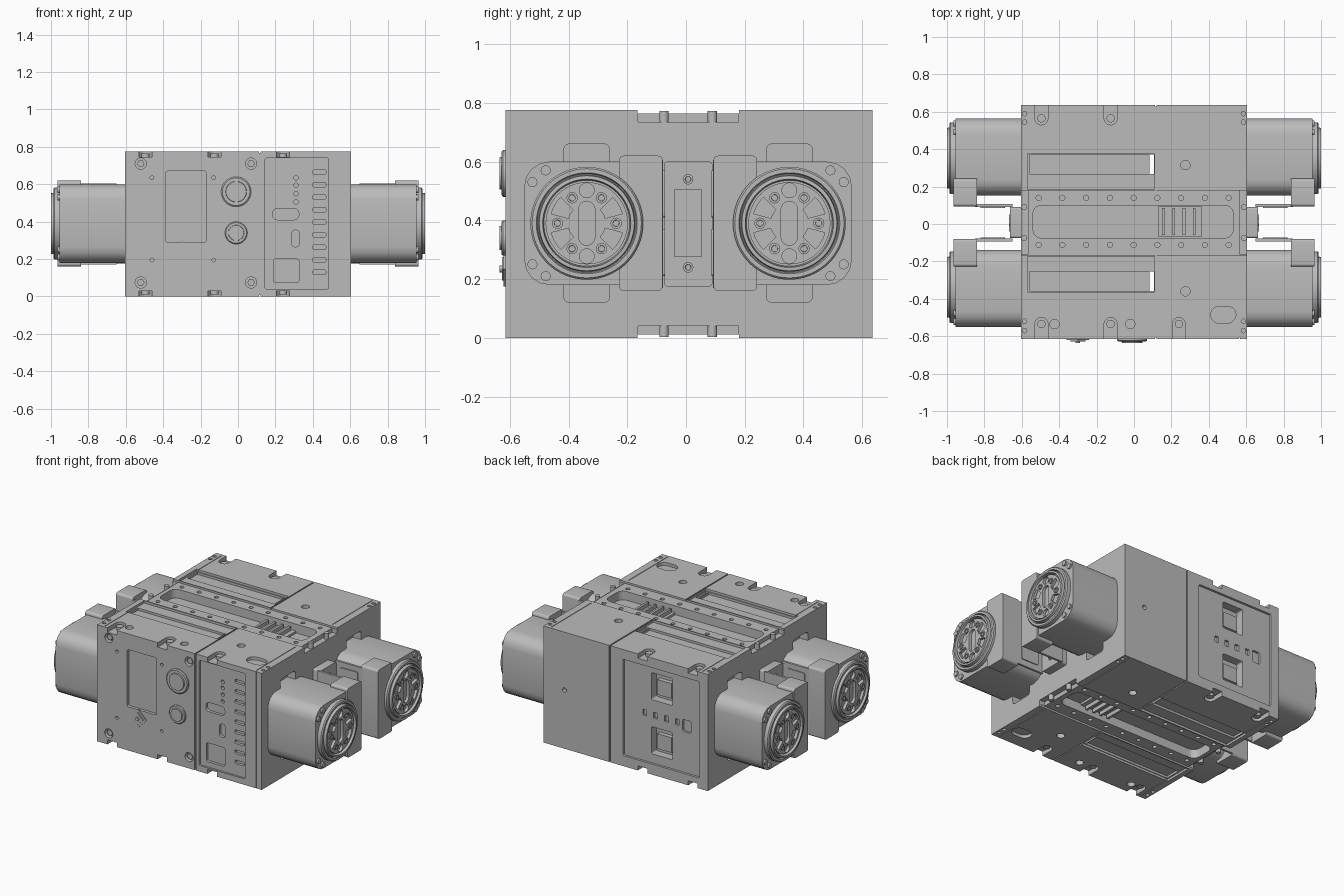
import bpy, bmesh, math
from mathutils import Matrix

cube = bpy.data.objects.get("Cube")
if cube:
    bpy.data.objects.remove(cube, do_unlink=True)

grey = bpy.data.materials.new("machined grey")
grey.use_nodes = True
grey.diffuse_color = (.5, .5, .5, 1)
grey.node_tree.nodes["Principled BSDF"].inputs["Base Color"].default_value = (.5, .5, .5, 1)

HALF, HEIGHT = .605, .775          # body half width and height
FRONT, BACK = -.615, .635          # body front and back planes
MID_Y, MID_Z = .007, .39           # centre of the drive units


# ---- helpers ----
def place(axis, u, v, w):
    return {"x": (w, u, v), "y": (u, w, v), "z": (u, v, w)}[axis]


def circle(u, v, r, n=24):
    return [(u + r * math.cos(math.tau * i / n), v + r * math.sin(math.tau * i / n)) for i in range(n)]


def rect(u0, u1, v0, v1, r=0, seg=5):
    if r == 0:
        return [(u0, v0), (u1, v0), (u1, v1), (u0, v1)]
    r = min(r, (u1 - u0) * .499, (v1 - v0) * .499)
    corners = [(u1 - r, v1 - r), (u0 + r, v1 - r), (u0 + r, v0 + r), (u1 - r, v0 + r)]
    return [(cu + r * math.cos(a), cv + r * math.sin(a))
            for k, (cu, cv) in enumerate(corners)
            for a in [math.pi / 2 * (k + i / seg) for i in range(seg + 1)]]


def arc_slot(u, v, r0, r1, a0, a1, n=8):
    angles = [math.radians(a0 + (a1 - a0) * i / n) for i in range(n + 1)]
    outer = [(u + r1 * math.cos(a), v + r1 * math.sin(a)) for a in angles]
    return outer + [(u + r0 * math.cos(a), v + r0 * math.sin(a)) for a in reversed(angles)]


def skin(bm, rings):
    loops = [[bm.verts.new(p) for p in ring] for ring in rings]
    for a, b in zip(loops, loops[1:]):
        for i in range(len(a)):
            j = (i + 1) % len(a)
            bm.faces.new((a[i], a[j], b[j], b[i]))
    bm.faces.new(loops[0])
    bm.faces.new(loops[-1])


def prism(bm, outline, axis, lo, hi):
    skin(bm, [[place(axis, u, v, w) for u, v in outline] for w in (lo, hi)])


def turned(bm, axis, u, v, profile, n=40):
    skin(bm, [[place(axis, a, b, w) for a, b in circle(u, v, r, n)] for r, w in profile])


def finish(name, bm, smooth=True):
    bmesh.ops.recalc_face_normals(bm, faces=bm.faces)
    mesh = bpy.data.meshes.new(name)
    bm.to_mesh(mesh)
    bm.free()
    mesh.materials.append(grey)
    obj = bpy.data.objects.new(name, mesh)
    bpy.context.collection.objects.link(obj)
    if smooth:
        soften(obj)
    return obj


def soften(obj):
    obj.data.shade_smooth()
    obj.data.set_sharp_from_angle(angle=math.radians(30))


def carve(obj, bm):
    cutter = finish("cutter", bm, False)
    cutter.hide_render = True
    mod = obj.modifiers.new("carve", "BOOLEAN")
    mod.operation, mod.solver, mod.object, mod.use_self = "DIFFERENCE", "EXACT", cutter, True
    bpy.context.view_layer.objects.active = obj
    bpy.ops.object.modifier_apply(modifier=mod.name)
    bpy.data.objects.remove(cutter, do_unlink=True)


def cut_decks(bm, outline, depth):
    prism(bm, outline, "z", HEIGHT - depth, HEIGHT + .05)
    prism(bm, outline, "z", -.05, depth)


def add_decks(bm, outline, low, high):
    prism(bm, outline, "z", HEIGHT - low, HEIGHT - high)
    prism(bm, outline, "z", high, low)


def cut_front(bm, outline, depth):
    prism(bm, outline, "y", FRONT - .05, FRONT + depth)


def cut_back(bm, outline, depth):
    prism(bm, outline, "y", BACK - depth, BACK + .05)


# ---- body: broad recesses ----
bm = bmesh.new()
prism(bm, rect(-HALF, HALF, FRONT, BACK), "z", 0, HEIGHT)
body = finish("body", bm, False)

bm = bmesh.new()
cut_decks(bm, rect(-.7, .7, -.165, .18), .012)
for s in (-1, 1):
    lo, hi = sorted((MID_Y + s * .18, MID_Y + s * .37))
    cut_decks(bm, rect(-.57, .11, lo, hi), .015)
    for t in (-1, 1):
        y = MID_Y + t * .345
        lo, hi = sorted((s * .545, s * .7))
        prism(bm, rect(y - .078, y + .078, .12, .66, .02), "x", lo, hi)
cut_front(bm, rect(-.385, -.17, .29, .67, .01), .02)
cut_front(bm, rect(.145, .485, .04, .74, .01), .012)
cut_back(bm, rect(-.545, .02, .07, .71, .01), .015)
carve(body, bm)

# ---- body: grooves, slots and holes ----
BOLTS = [(-.495, 1), (-.125, 1), (-.495, -1), (-.125, -1), (.24, -1)]
bm = bmesh.new()
cut_decks(bm, rect(.112, .12, -.7, .7), .008)
cut_decks(bm, rect(-.54, .53, -.075, .1, .045), .07)
for s in (-1, 1):
    lo, hi = sorted((MID_Y + s * .26, MID_Y + s * .365))
    cut_decks(bm, rect(-.56, .08, lo, hi), .03)
    prism(bm, rect(.083, .108, lo, hi), "z", -.1, HEIGHT + .1)
    lo, hi = sorted((s * .567, s * .7))
    cut_decks(bm, rect(lo, hi, -.163, .178), .04)
    lo, hi = sorted((s * .553, s * .557))
    cut_decks(bm, rect(lo, hi, .2, .62), .008)
    cut_decks(bm, rect(lo, hi, -.6, -.19), .008)
    for y in (-.57, -.52, .545, .59):
        cut_decks(bm, circle(s * .585, y, .012, 12), .02)
for x, side in BOLTS:
    span = (.53, .75) if side > 0 else (-.73, -.5)
    cut_decks(bm, rect(x - .035, x + .035, *span, .035), .03)
for i in range(9):
    for y in (-.112, .14):
        cut_decks(bm, circle(-.51 + i * .127, y, .014, 12), .03)
for x, y in ((.275, .315), (.275, -.36), (-.02, -.535), (-.425, -.535)):
    cut_decks(bm, circle(x, y, .025, 20), .03)
cut_decks(bm, rect(.41, .545, -.53, -.44, .045), .02)
carve(body, bm)

# ---- front and back panel openings ----
bm = bmesh.new()
cut_front(bm, rect(.112, .12, -.1, .9), .008)
cut_front(bm, rect(.562, .566, -.1, .9), .008)
cut_back(bm, rect(.112, .12, -.1, .9), .008)
for x in (-.52, .07):
    for z in (.075, .71):
        cut_front(bm, circle(x, z, .03), .03)
for x in (-.46, -.13):
    for z in (.195, .635):
        cut_front(bm, circle(x, z, .01, 12), .02)
for i in range(9):
    z = .665 - i * .067
    cut_front(bm, rect(.4, .47, z - .012, z + .012, .008), .03)
for z in (.505, .55, .595, .635):
    cut_front(bm, circle(.31, z, .012, 14), .03)
cut_front(bm, rect(.185, .325, .41, .47, .025), .03)
cut_front(bm, rect(.285, .33, .265, .355, .022), .03)
cut_front(bm, rect(.19, .325, .075, .2, .01), .03)
for z in (.13, .49):
    cut_back(bm, rect(-.335, -.18, z, z + .18, .01), .07)
for i in range(4):
    x = -.13 - i * .08
    cut_back(bm, rect(x - .014, x + .014, .37, .41), .03)
cut_back(bm, rect(-.47, -.41, .34, .42, .01), .03)
cut_back(bm, circle(.45, .39, .015, 14), .03)
carve(body, bm)

# ---- small fittings on the body ----
bm = bmesh.new()
for x, side in BOLTS:
    y = .565 if side > 0 else -.535
    add_decks(bm, circle(x, y, .022, 20), .035, .01)
for x in (-.588, .588):
    for y in (-.075, .09):
        add_decks(bm, circle(x, y, .016, 20), .045, .002)
for x in (-.52, .07):
    for z in (.075, .71):
        prism(bm, circle(x, z, .02, 6), "y", FRONT + .01, FRONT + .04)
finish("bolt_heads", bm)

bm = bmesh.new()
add_decks(bm, rect(.13, .36, -.07, .095), .08, .055)
for i in range(4):
    x = .15 + i * .055
    add_decks(bm, rect(x, x + .015, -.06, .085), .06, .03)
finish("slot_fins", bm, False)

bm = bmesh.new()
for z, r in ((.56, .08), (.34, .06)):
    turned(bm, "y", -.01, z, [(r, FRONT + .01), (r, FRONT - .008), (r * .92, FRONT - .013),
                              (r * .7, FRONT - .013), (r * .68, FRONT - .02), (r * .3, FRONT - .02)])
finish("front_knobs", bm)

bm = bmesh.new()
for r, out in ((.06, .006), (.04, .012)):
    prism(bm, circle(-.3, .235, r, 4), "y", FRONT + .01, FRONT - out)
prism(bm, circle(-.3, .235, .012, 12), "y", FRONT, FRONT - .02)
finish("diamond_switch", bm)

bm = bmesh.new()
for z in (.13, .49):
    prism(bm, rect(-.31, -.205, z + .03, z + .13), "y", BACK - .08, BACK - .04)
finish("socket_cores", bm, False)

# ---- drive unit, built once and mirrored to four corners ----
Y = .345
bm = bmesh.new()
prism(bm, rect(Y - .2, Y + .213, MID_Z - .21, MID_Z + .21, .085, 4), "x", .54, .955)
turned(bm, "x", Y, MID_Z, [(.192, .94), (.192, .98), (.186, .987), (.172, .987), (.168, .975),
                           (.165, .975), (.162, .999), (.15, 1), (.146, .968)], 64)
for s in (-1, 1):
    for dy, dz in ((.185, .14), (.14, .18)):
        prism(bm, circle(Y + dy, MID_Z + s * dz, .017, 16), "x", .94, .966)
housing = finish("motor_housing", bm)

bm = bmesh.new()
prism(bm, circle(Y, MID_Z, .14, 48), "x", .96, .99)
face = finish("motor_face", bm, False)
bm = bmesh.new()
prism(bm, rect(Y - .028, Y + .028, MID_Z - .075, MID_Z + .075, .028), "x", .972, 1.1)
for s in (-1, 1):
    prism(bm, circle(Y, MID_Z + s * .112, .025), "x", .972, 1.1)
for a in (30, 150, 210, 330):
    prism(bm, arc_slot(Y, MID_Z, .065, .125, a - 15, a + 15), "x", .972, 1.1)
carve(face, bm)
soften(face)

bm = bmesh.new()
for a in (0, 60, 120, 180, 240, 300):
    y, z = Y + .1 * math.cos(math.radians(a)), MID_Z + .1 * math.sin(math.radians(a))
    turned(bm, "x", y, z, [(.019, .98), (.019, .996), (.011, .996), (.01, .985)], 16)
finish_bolts = finish("motor_face_bolts", bm)

# clamp block and side cover beside each housing
bm = bmesh.new()
prism(bm, rect(.087, .235, .16, .62, .015), "x", .84, .965)
prism(bm, rect(.085, .1, .17, .605), "x", .65, .85)
for z in (.21, .41):
    prism(bm, rect(.69, .82, z, z + .16, .01), "y", .079, .086)
clamp = finish("motor_clamp", bm)

for part in (housing, face, finish_bolts, clamp):
    base = part.data.copy()
    for sx, sy in ((1, 1), (1, -1), (-1, 1), (-1, -1)):
        mesh = base.copy()
        mesh.transform(Matrix.Translation((0, MID_Y, 0)) @ Matrix.Diagonal((sx, sy, 1, 1)))
        if sx * sy < 0:
            mesh.flip_normals()
        if (sx, sy) == (1, 1):
            part.data = mesh
        else:
            bpy.context.collection.objects.link(bpy.data.objects.new(part.name, mesh))

# ---- connector block between each pair of drives ----
for side, s in (("left", 1), ("right", -1)):
    bm = bmesh.new()
    prism(bm, rect(-.075, .09, .175, .6, .012), "x", s * .59, s * .662)
    prism(bm, rect(-.04, .052, .275, .505), "x", s * .65, s * .668)
    for z in (.24, .54):
        turned(bm, "x", MID_Y, z, [(.018, s * .65), (.018, s * .668), (.01, s * .668), (.009, s * .66)], 16)
    finish(side + "_connector_block", bm)
